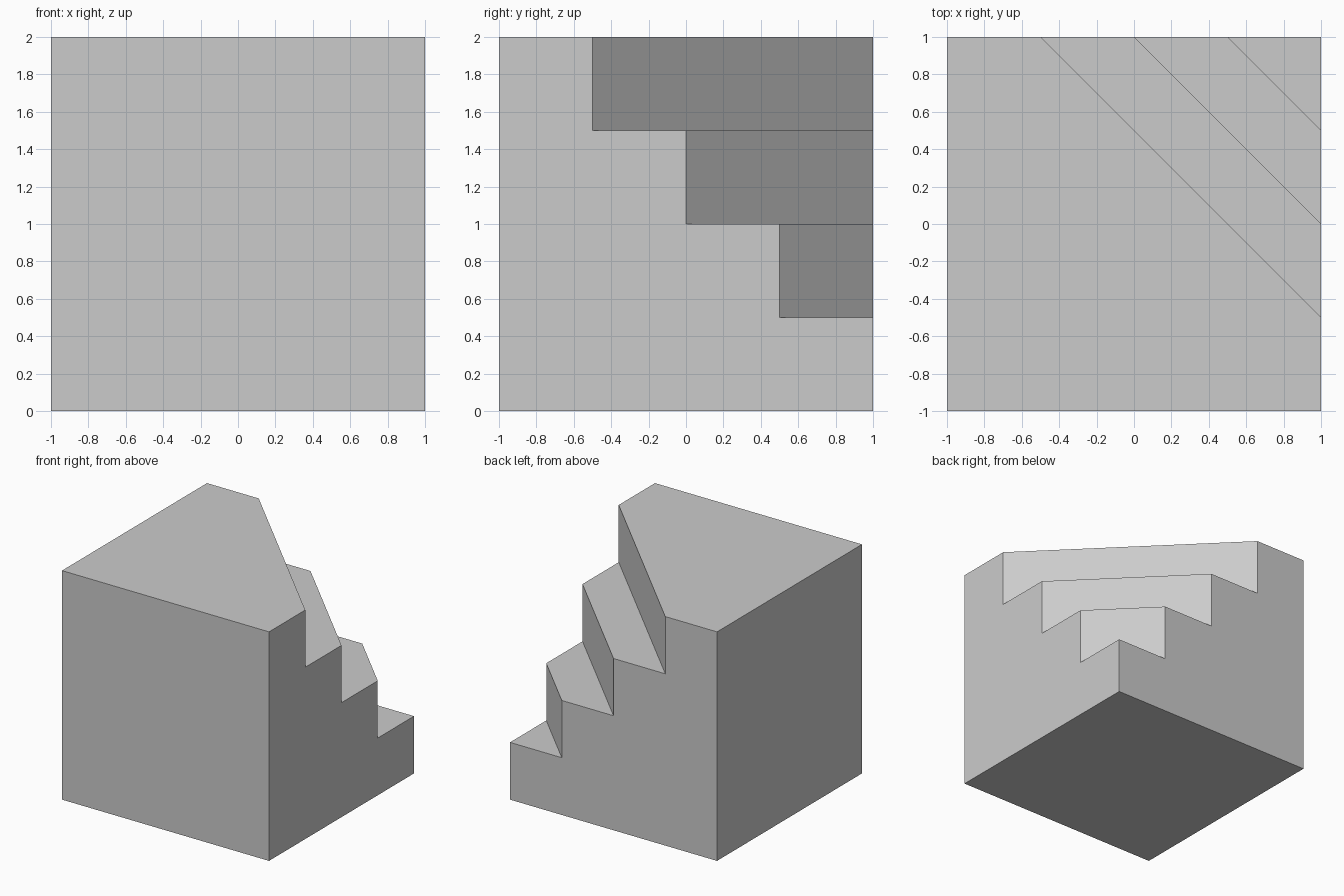
import bpy, bmesh

if "Cube" in bpy.data.objects:
    bpy.data.objects.remove(bpy.data.objects["Cube"])

STEP = 0.5

# Stair outline along a side wall: (distance along wall, height), bottom to top
stair = [(1, STEP)]
for i in range(1, 4):
    t = 1 - i * STEP
    stair += [(t, i * STEP), (t, (i + 1) * STEP)]

bm = bmesh.new()


def face(points):
    bm.faces.new([bm.verts.new(p) for p in points])


# Matching stepped walls on the right and the back
wall = [(-1, 0), (1, 0)] + stair + [(-1, 2)]
face([(1, t, z) for t, z in wall])
face([(t, 1, z) for t, z in wall])

# Diagonal risers and treads joining the two walls
for (t0, z0), (t1, z1) in zip(stair, stair[1:]):
    strip = [(1, t0, z0), (1, t1, z1), (t1, 1, z1)]
    if t0 < 1:
        strip.append((t0, 1, z0))
    face(strip)

# Plain front, left, bottom and the clipped top
face([(-1, -1, 0), (1, -1, 0), (1, -1, 2), (-1, -1, 2)])
face([(-1, -1, 0), (-1, 1, 0), (-1, 1, 2), (-1, -1, 2)])
face([(-1, -1, 0), (1, -1, 0), (1, 1, 0), (-1, 1, 0)])
top = stair[-1][0]
face([(-1, -1, 2), (1, -1, 2), (1, top, 2), (top, 1, 2), (-1, 1, 2)])

bmesh.ops.remove_doubles(bm, verts=bm.verts[:], dist=1e-4)
bmesh.ops.recalc_face_normals(bm, faces=bm.faces[:])

mesh = bpy.data.meshes.new("corner_stair_block")
bm.to_mesh(mesh)
bm.free()
block = bpy.data.objects.new("corner_stair_block", mesh)
bpy.context.collection.objects.link(block)
